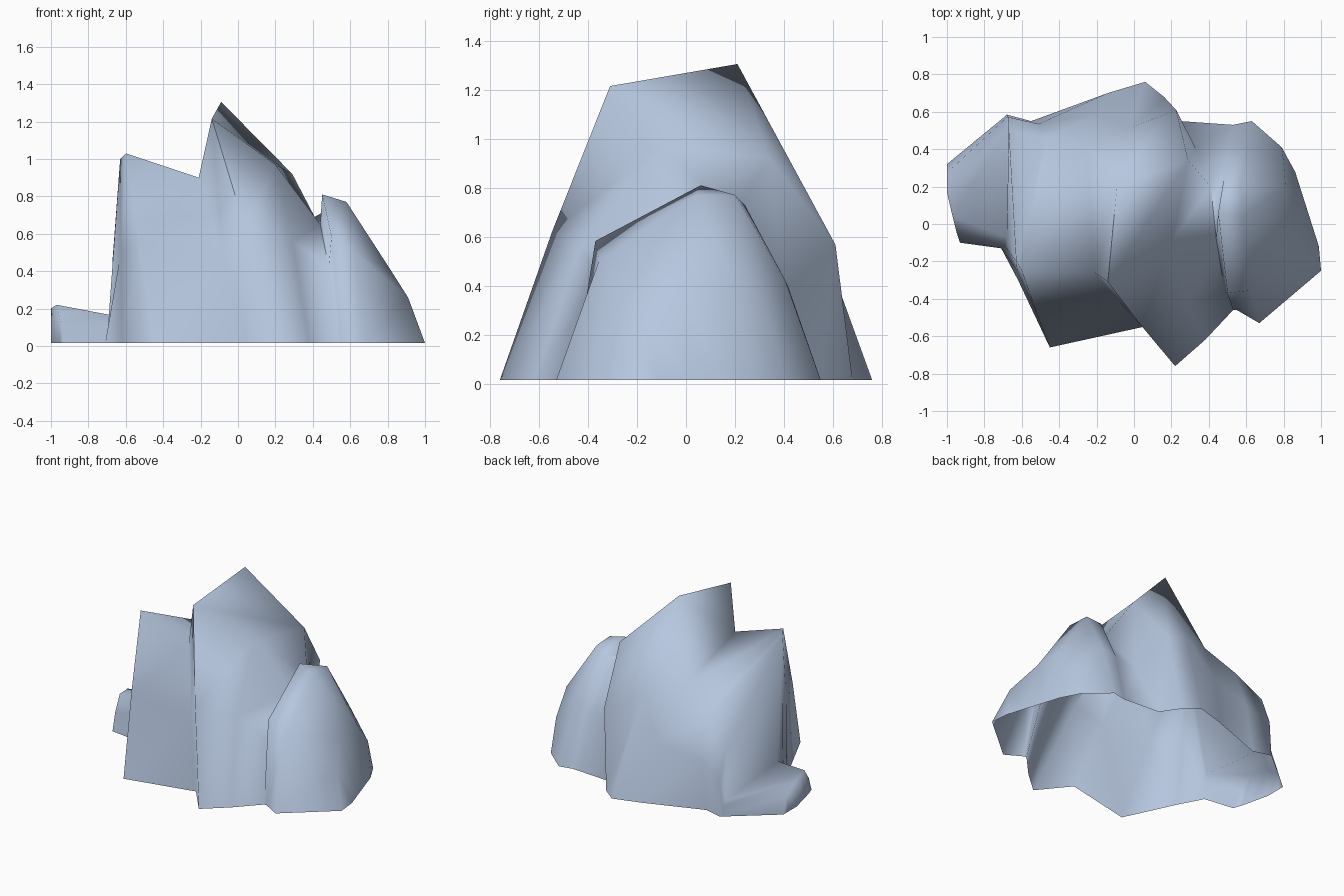
import bpy, bmesh, math
from mathutils import Vector

if "Cube" in bpy.data.objects:
    bpy.data.objects.remove(bpy.data.objects["Cube"])

BASE = 0.015  # height of the open bottom rim

# Arch-shaped ribs: front foot (x, y), front crest, back crest (x, y, z), back foot,
# bulge of the front slope
BOULDER = [
    ((-.93, -.1), (-.97, .04, .22), (-1, .17, .2), (-1, .32), .01),
    ((-.71, -.13), (-.68, -.07, .165), (-.675, .5, .1), (-.69, .575), .01),
]
LEFT_BLOCK = [
    ((-.62, -.3), (-.63, -.2, 1), (-.67, .5, .47), (-.68, .585), 0),
    ((-.45, -.66), (-.6, -.25, 1.03), (-.47, .46, .62), (-.55, .55), .01),
    ((.05, -.55), (-.21, -.26, .9), (-.25, .42, .74), (-.14, .7), .01),
]
CENTRE_BLOCK = [
    ((.22, -.76), (-.14, -.31, 1.215), (-.09, .21, 1.305), (.06, .76), .01),
    ((.38, -.62), (.2, -.1, .97), (.29, .34, .92), (.16, .68), .07),
    ((.53, -.46), (.44, -.08, .65), (.41, .2, .69), (.25, .55), .09),
]
RIGHT_BLOCK = [
    ((.55, -.46), (.45, .06, .81), (.48, .24, .73), (.53, .53), .17),
    ((.67, -.53), (.58, .04, .77), (.57, .2, .77), (.63, .55), .11),
    ((1, -.25), (.82, 0, .4), (.81, .2, .41), (.79, .41), .05),
]


def slope(foot, crest, bulge, side):
    """Foot and a mid-slope point pushed outward and upward."""
    return foot, foot.lerp(crest, .5) + Vector((0, side * bulge, bulge))


def rib(foot_f, crest_f, crest_b, foot_b, bulge):
    """Six points of one arch; the centre block's back corner is rounder."""
    foot_f, foot_b = Vector((*foot_f, BASE)), Vector((*foot_b, BASE))
    crest_f, crest_b = Vector(crest_f), Vector(crest_b)
    f0, f1 = slope(foot_f, crest_f, bulge, -1)
    b0, b1 = slope(foot_b, crest_b, .1 if .1 < foot_b.x < .2 else .03, 1)
    return [f0, f1, crest_f, crest_b, b1, b0]


ribs = [rib(*r) for r in BOULDER + LEFT_BLOCK + CENTRE_BLOCK + RIGHT_BLOCK]

# End ribs lie flat on the floor: left drops straight down, right spans the feet
left_end = [Vector((p.x, p.y, BASE)) for p in ribs[0]]
first, last = ribs[-1][0], ribs[-1][-1]
right_end = [first.lerp(last, t / 5) + Vector((.03 * (0 < t < 5), 0, 0)) for t in range(6)]
ribs = [left_end] + ribs + [right_end]

# Rock shell: skin the ribs, leaving the underside open
bm = bmesh.new()
grid = [[bm.verts.new(p) for p in r] for r in ribs]
for a, b in zip(grid, grid[1:]):
    for j in range(5):
        bm.faces.new((a[j], b[j], b[j + 1], a[j + 1]))
bmesh.ops.remove_doubles(bm, verts=bm.verts, dist=.002)
bmesh.ops.dissolve_degenerate(bm, edges=bm.edges, dist=.002)

mesh = bpy.data.meshes.new("rock_formation")
bm.to_mesh(mesh)
bm.free()
rock = bpy.data.objects.new("rock_formation", mesh)
bpy.context.collection.objects.link(rock)

# One pale blue-grey stone colour
stone = bpy.data.materials.new("pale blue grey stone")
stone.diffuse_color = (.47, .57, .74, 1)
stone.use_nodes = True
stone.node_tree.nodes["Principled BSDF"].inputs["Base Color"].default_value = stone.diffuse_color
mesh.materials.append(stone)

# Soft slopes with only the sharpest ridges kept
bpy.context.view_layer.objects.active = rock
rock.select_set(True)
bpy.ops.object.shade_smooth_by_angle(angle=math.radians(85))
